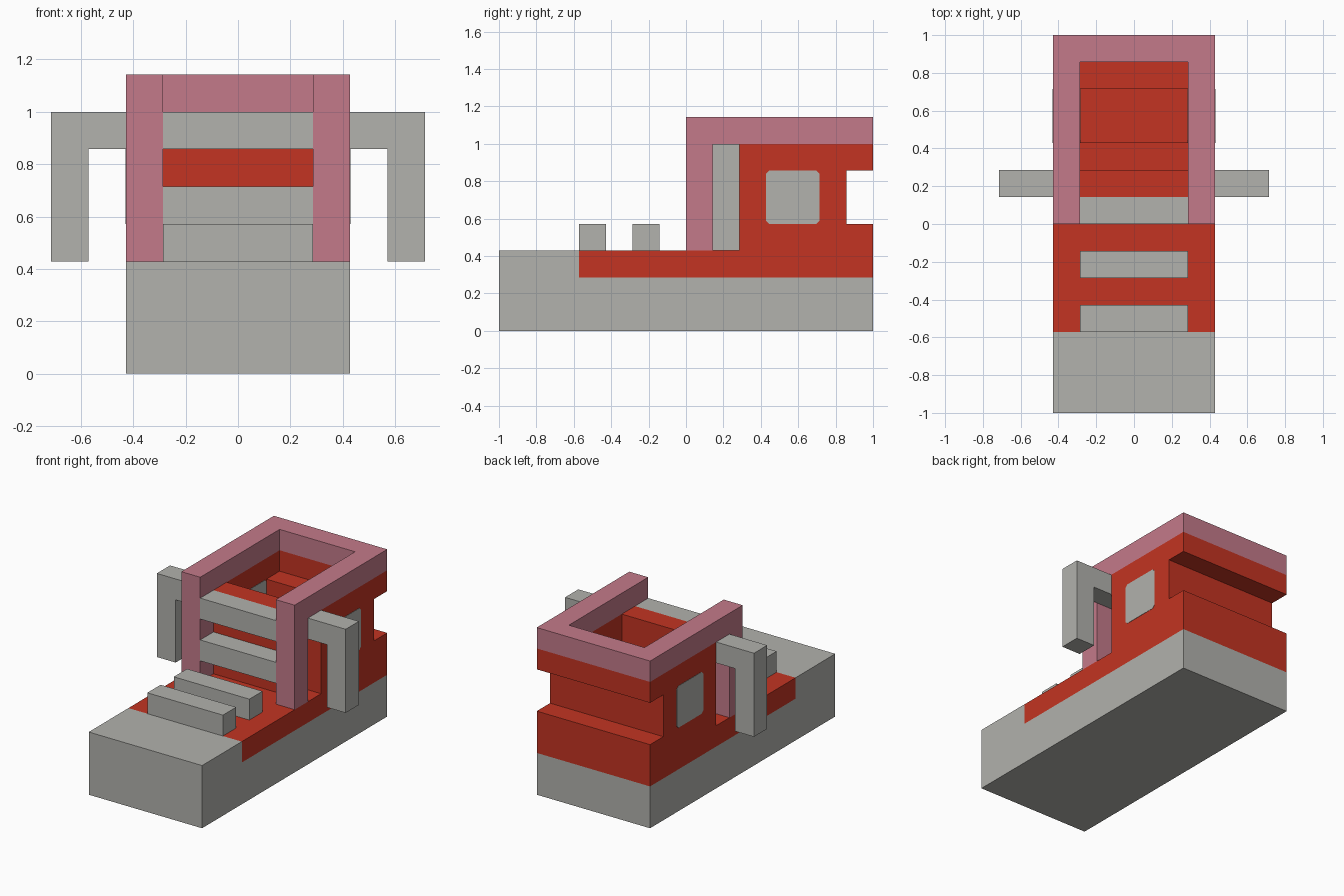
import bpy, bmesh
from mathutils import Vector

if "Cube" in bpy.data.objects:
    bpy.data.objects.remove(bpy.data.objects["Cube"], do_unlink=True)

U = 1 / 7  # size of one building block


def lin(c):
    c /= 255
    return c / 12.92 if c <= 0.04045 else ((c + 0.055) / 1.055) ** 2.4


def material(name, rgb):
    m = bpy.data.materials.new(name)
    col = [lin(c) for c in rgb] + [1]
    m.use_nodes = True
    m.diffuse_color = col
    m.node_tree.nodes["Principled BSDF"].inputs["Base Color"].default_value = col
    return m


GREY = material("light grey", (178, 178, 173))
RED = material("red", (195, 52, 34))
PINK = material("dusty pink", (196, 122, 138))


def finish(name, bm, mat):
    bmesh.ops.recalc_face_normals(bm, faces=bm.faces)
    me = bpy.data.meshes.new(name)
    bm.to_mesh(me)
    bm.free()
    me.materials.append(mat)
    ob = bpy.data.objects.new(name, me)
    bpy.context.collection.objects.link(ob)
    return ob


def extrude(name, pts, axis, lo, hi, mat):
    """Extrude a 2D outline, in block units, along the given axis (0, 1 or 2)."""
    bm = bmesh.new()
    vs = []
    for a, b in pts:
        co = [a, b]
        co.insert(axis, lo)
        vs.append(bm.verts.new(Vector(co) * U))
    face = bm.faces.new(vs)
    ext = bmesh.ops.extrude_face_region(bm, geom=[face])
    step = Vector((0, 0, 0))
    step[axis] = (hi - lo) * U
    moved = [g for g in ext["geom"] if isinstance(g, bmesh.types.BMVert)]
    bmesh.ops.translate(bm, verts=moved, vec=step)
    return finish(name, bm, mat)


def box(name, x, y, z, mat):
    pts = [(x[0], y[0]), (x[1], y[0]), (x[1], y[1]), (x[0], y[1])]
    return extrude(name, pts, 2, z[0], z[1], mat)


# Hull with raised nose, and the coloured deck set into it
extrude("hull", [(-7, 0), (7, 0), (7, 2), (-4, 2), (-4, 3), (-7, 3)], 0, -3, 3, GREY)
box("deck", (-3, 3), (-4, 7), (2, 3), RED)

# Bars on the front deck, and grille bars between the pillars
for i, y in enumerate((-4, -2)):
    box(f"deck_bar_{i + 1}", (-2, 2), (y, y + 1), (3, 4), GREY)
for i, z in enumerate((4, 6)):
    box(f"grille_bar_{i + 1}", (-2, 2), (0, 1), (z, z + 1), GREY)

# Dashboard, seat and backrest inside the cabin
box("dashboard", (-2, 2), (1, 2), (3, 7), RED)
box("seat", (-2, 2), (3, 5), (3, 4), RED)
box("backrest", (-2, 2), (5, 6), (3, 6), RED)

# Rear bumper and rear header, leaving a slot between them
box("rear_bumper", (-2, 2), (6, 7), (3, 4), RED)
box("rear_header", (-2, 2), (6, 7), (6, 7), RED)

# Open roof frame
extrude("roof_frame", [(-3, 0), (-2, 0), (-2, 6), (2, 6), (2, 0), (3, 0), (3, 7), (-3, 7)],
        2, 7, 8, PINK)

# Parts on both sides
wall = [(2, 3), (7, 3), (7, 4), (6, 4), (6, 6), (7, 6), (7, 7), (2, 7)]
c = 0.12  # window corner cut
window = [(3 + c, 4), (5 - c, 4), (5, 4 + c), (5, 6 - c), (5 - c, 6), (3 + c, 6),
          (3, 6 - c), (3, 4 + c)]
arm = [(2, 6), (4, 6), (4, 3), (5, 3), (5, 7), (2, 7)]
for side, s in (("left", 1), ("right", -1)):
    box(f"{side}_pillar", (2 * s, 3 * s), (0, 1), (3, 7), PINK)
    extrude(f"{side}_wall", wall, 0, 2 * s, 3 * s, RED)
    extrude(f"{side}_window", window, 0, 1.985 * s, 3.015 * s, GREY)
    extrude(f"{side}_arm", [(x * s, z) for x, z in arm], 1, 1, 2, GREY)
